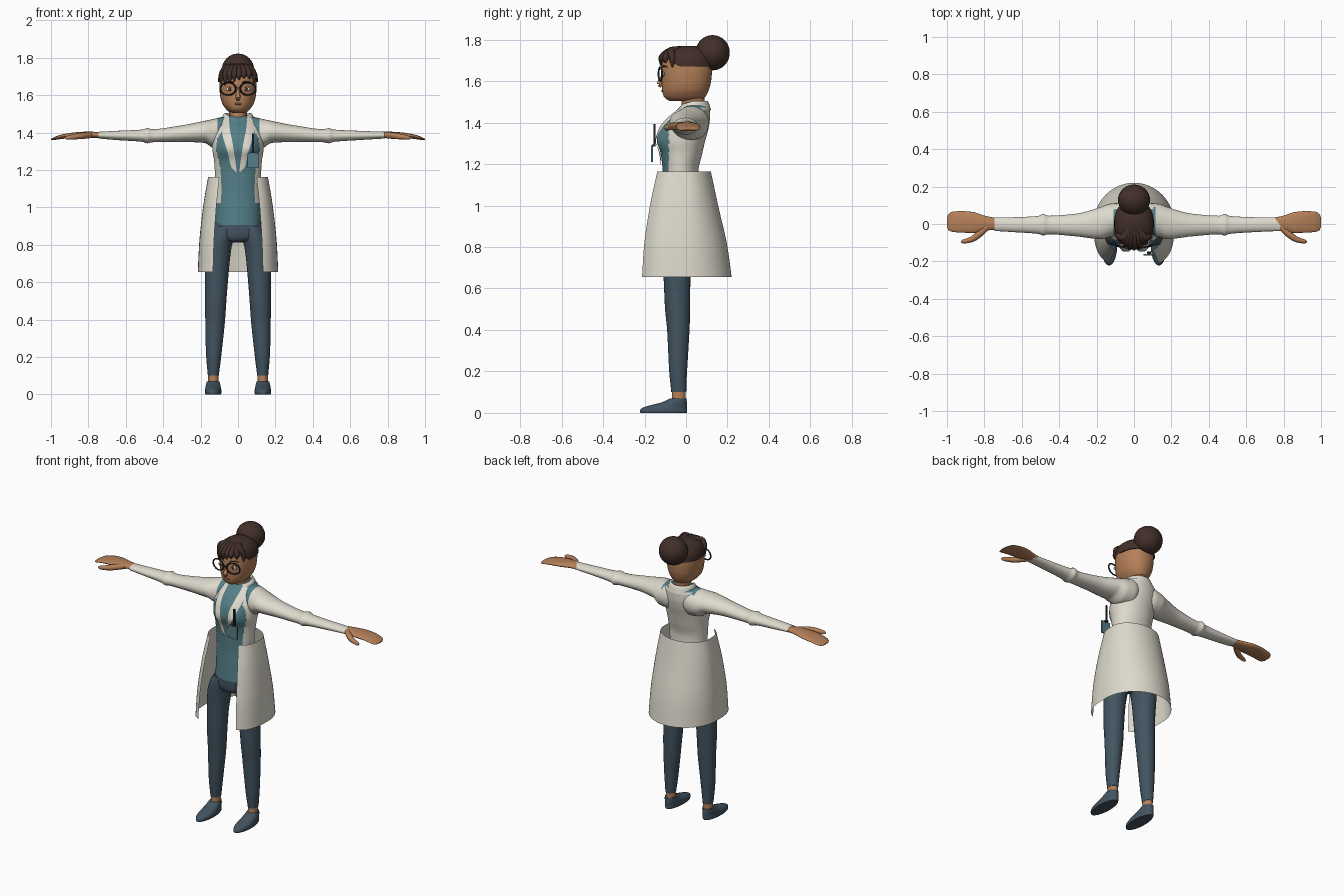
import bpy, math
from math import sin, cos, pi, exp
from mathutils import Vector

if "Cube" in bpy.data.objects:
    bpy.data.objects.remove(bpy.data.objects["Cube"])


def material(name, rgb):
    lin = [((c / 255 + 0.055) / 1.055) ** 2.4 for c in rgb]
    m = bpy.data.materials.new(name)
    m.diffuse_color = (*lin, 1)
    m.use_nodes = True
    m.node_tree.nodes["Principled BSDF"].inputs["Base Color"].default_value = m.diffuse_color
    return m


COAT = material("coat_cream", (222, 218, 205))
TEAL = material("sweater_teal", (84, 127, 136))
NAVY = material("trouser_slate", (66, 84, 97))
SKIN = material("skin_tan", (181, 128, 89))
HAIR = material("hair_brown", (66, 47, 41))
DARK = material("frame_dark", (34, 42, 50))
LIP = material("lip_brown", (140, 84, 66))
WHITE = material("eye_white", (225, 222, 215))


def interp(keys, t):
    """Smooth interpolation of key rows (t, values...) without overshoot."""
    n = len(keys)
    t = min(max(t, keys[0][0]), keys[-1][0])
    i = max(j for j in range(n - 1) if keys[j][0] <= t)
    a, b = keys[i], keys[i + 1]
    h = b[0] - a[0]
    s = (t - a[0]) / h

    def slope(j, k):
        if j in (0, n - 1):
            return (b[k] - a[k]) / h
        l = (keys[j][k] - keys[j-1][k]) / (keys[j][0] - keys[j-1][0])
        r = (keys[j+1][k] - keys[j][k]) / (keys[j+1][0] - keys[j][0])
        return 0 if l * r <= 0 else 2 * l * r / (l + r)
    return [a[k] * (2*s**3 - 3*s*s + 1) + b[k] * (3*s*s - 2*s**3)
            + h * (slope(i, k) * (s**3 - 2*s*s + s) + slope(i+1, k) * (s**3 - s*s))
            for k in range(1, len(a))]


def surf(name, f, nu, nv, mats, rule=None, closed=True):
    """Grid surface f(u, v); closed wraps u and caps both ends."""
    cols = nu if closed else nu + 1
    verts = [f(i / nu, j / nv) for j in range(nv + 1) for i in range(cols)]
    faces = [(j*cols + i, j*cols + (i+1) % cols, (j+1)*cols + (i+1) % cols, (j+1)*cols + i)
             for j in range(nv) for i in range(nu)]
    if closed:
        faces += [tuple(range(cols))[::-1], tuple(range(nv*cols, (nv+1)*cols))]
    me = bpy.data.meshes.new(name)
    me.from_pydata([tuple(v) for v in verts], [], faces)
    for m in mats:
        me.materials.append(m)
    if rule:
        for p in me.polygons:
            p.material_index = rule(p.center)
    ob = bpy.data.objects.new(name, me)
    bpy.context.collection.objects.link(ob)
    return ob


def loft_z(name, keys, mat, nu=28, nv=24, side=1):
    """Rows: z, cx, cy, rx, ry."""
    def f(u, v):
        z = keys[0][0] + v * (keys[-1][0] - keys[0][0])
        cx, cy, rx, ry = interp(keys, z)
        return side * cx + rx * cos(2*pi*u), cy + ry * sin(2*pi*u), z
    return surf(name, f, nu, nv, [mat])


def loft_x(name, keys, side, mats, nv, rule=None):
    """Rows: x, y low, y high, z low, z high."""
    def f(u, v):
        x = keys[0][0] + v * (keys[-1][0] - keys[0][0])
        y0, y1, z0, z1 = interp(keys, x)
        a = side * 2 * pi * u
        return side * x, (y0+y1)/2 + (y1-y0)/2*cos(a), (z0+z1)/2 + (z1-z0)/2*sin(a)
    return surf(name, f, 28, nv, mats, rule)


def tube(name, pts, mat, nu=10, nv=12):
    """Tapered tube through rows x, y, z, radius."""
    keys = [(i, *p) for i, p in enumerate(pts)]
    last = len(pts) - 1

    def f(u, v):
        t = v * last
        x, y, z, r = interp(keys, t)
        d = Vector(interp(keys, t + .05)[:3]) - Vector(interp(keys, t - .05)[:3])
        ring = Vector((r * cos(2*pi*u), r * sin(2*pi*u), 0))
        return Vector((x, y, z)) + d.to_track_quat('Z', 'Y') @ ring
    return surf(name, f, nu, nv, [mat])


def finish(name, mat, scale=(1, 1, 1)):
    ob = bpy.context.object
    ob.name = name
    ob.scale = scale
    ob.data.materials.append(mat)
    return ob


def ball(name, loc, scale, mat):
    bpy.ops.mesh.primitive_uv_sphere_add(segments=28, ring_count=16, radius=1, location=loc)
    return finish(name, mat, scale)


def box(name, loc, size, mat):
    bpy.ops.mesh.primitive_cube_add(size=1, location=loc)
    return finish(name, mat, size)


# Torso: z, half width, front y, back y
TORSO = [(.905, .122, -.125, .07), (1.0, .122, -.118, .068), (1.1, .118, -.113, .062),
         (1.165, .122, -.113, .06), (1.25, .128, -.122, .078), (1.31, .137, -.135, .092),
         (1.37, .14, -.125, .108), (1.42, .132, -.092, .115), (1.46, .11, -.045, .115),
         (1.485, .08, -.02, .105), (1.495, .055, -.005, .09)]


def torso_point(a, z):
    rx, yf, yb = interp(TORSO, z)
    x = rx * sin(a)
    y = (yf + yb)/2 - (yb - yf)/2 * cos(a)
    if cos(a) > 0:
        y -= .016 * cos(a)**.5 * exp(-((abs(x) - .065)/.04)**2 - ((z - 1.315)/.05)**2)
    return x, y, z


def front_y(x, z):
    return torso_point(math.asin(max(-1, min(1, x / interp(TORSO, z)[0]))), z)[1]


surf("torso", lambda u, v: torso_point(2*pi*u, .905 + .59*v), 96, 80, [TEAL, COAT],
     lambda c: int(1.02 < c.z < 1.47 and c.y > -.083 + .9 * max(0, c.z - 1.4)))
loft_z("pelvis", [(.812, 0, -.03, .05, .05), (.825, 0, -.03, .11, .08), (.86, 0, -.03, .138, .09),
                  (.93, 0, -.027, .12, .092)], NAVY, 40, 14)

# Neck and open collar
loft_z("neck", [(1.44, 0, .028, .054, .058), (1.5, 0, .033, .047, .055), (1.56, 0, .035, .05, .055)], SKIN)


def collar(u, v):
    a = .65 + u * (2*pi - 1.3)
    r, z = interp([(0, .058, 1.478), (.4, .066, 1.505), (.6, .074, 1.503), (1, .09, 1.462)], v)
    return r * sin(a), .035 - r * .95 * cos(a), z - .02 * max(0, cos(a))


surf("collar", collar, 40, 12, [COAT], closed=False)

# Wrapped coat skirt, open at the front
SKIRT = [(.655, .215, .232, .22), (.8, .208, .222, .2), (1.0, .187, .19, .155), (1.163, .16, .152, .12)]


def skirt(u, v):
    z = .655 + .508 * v
    rx, rf, rb = interp(SKIRT, z)
    a = .51 + u * (2*pi - 1.02)
    s, c = sin(a), cos(a)
    e = 2/3 if c > 0 else 1
    return (math.copysign(rx * abs(s)**e, s),
            -rf * c**e if c > 0 else -rb * c, z)


surf("coat_skirt", skirt, 80, 16, [COAT], closed=False)

LAPEL = [(1.19, .008, .012), (1.215, .01, .036), (1.3, .022, .056), (1.36, .032, .076),
         (1.42, .044, .088), (1.455, .047, .084), (1.48, .048, .07)]

for side, tag in ((-1, "right"), (1, "left")):
    # Lapel lying on the chest
    def lapel(u, v):
        z = 1.19 + .29 * v
        i, o = interp(LAPEL, z)
        x = i + (o - i) * u
        return side * x, front_y(x, z) - .007, z
    surf(tag + "_lapel", lapel, 8, 30, [COAT], closed=False)

    # Sleeve with an elbow fold
    end = .785 if side > 0 else .745
    loft_x(tag + "_sleeve",
           [(.04, -.03, .1, 1.33, 1.484), (.08, -.05, .112, 1.315, 1.483), (.13, -.07, .108, 1.317, 1.473),
            (.18, -.08, .09, 1.345, 1.462), (.31, -.066, .055, 1.35, 1.437), (.46, -.055, .044, 1.348, 1.418),
            (.485, -.062, .055, 1.342, 1.424), (.51, -.053, .043, 1.35, 1.416),
            (.65, -.043, .036, 1.36, 1.409), (end, -.037, .035, 1.368, 1.404)],
           side, [COAT, TEAL], 70, lambda c: int(abs(c.x) < .11 and c.y < .085 and c.z > 1.4))
    # Hand and thumb
    loft_x(tag + "_hand",
           [(.73, -.03, .03, 1.371, 1.402), (.8, -.036, .045, 1.371, 1.405), (.86, -.048, .064, 1.37, 1.402),
            (.92, -.046, .069, 1.368, 1.394), (.97, -.042, .066, 1.362, 1.381),
            (.993, -.032, .052, 1.359, 1.37), (1.0, -.015, .035, 1.361, 1.366)], side, [SKIN], 36)
    tube(tag + "_thumb", [(side*.785, -.015, 1.387, .017), (side*.83, -.056, 1.383, .018),
                          (side*.87, -.083, 1.378, .015), (side*.915, -.094, 1.372, .01),
                          (side*.925, -.095, 1.371, .003)], SKIN)

    # Trouser leg, ankle, shoe
    loft_z(tag + "_leg",
           [(.1, .132, -.035, .029, .036), (.2, .13, -.038, .04, .043), (.4, .122, -.037, .053, .054),
            (.5, .119, -.041, .057, .06), (.65, .113, -.043, .063, .065), (.78, .104, -.035, .068, .08),
            (.85, .086, -.03, .07, .088), (.9, .07, -.03, .055, .08)], NAVY, 28, 30, side)
    loft_z(tag + "_ankle", [(.05, .132, -.035, .028, .034), (.105, .132, -.035, .027, .033)], SKIN, 24, 2, side)
    loft_z(tag + "_shoe",
           [(0, .133, -.108, .041, .112), (.008, .133, -.108, .044, .114), (.02, .133, -.106, .044, .111),
            (.033, .133, -.09, .042, .095), (.05, .133, -.058, .039, .062),
            (.07, .133, -.037, .034, .039)], NAVY, 32, 14, side)

# Head: z, centre y, half width, half depth
HEAD = [(1.505, -.02, .03, .06), (1.512, -.008, .05, .085), (1.53, -.006, .068, .103),
        (1.56, -.002, .086, .113), (1.6, .002, .096, .119), (1.65, .003, .1, .122), (1.7, .003, .098, .118),
        (1.735, .002, .082, .098), (1.755, .005, .054, .066), (1.763, .008, .03, .04)]


def head_point(a, z, grow=0):
    cy, rx, ry = interp(HEAD, z)
    s, c = sin(a), cos(a)
    return (math.copysign((rx + grow) * abs(s)**.92, s),
            cy - math.copysign((ry + grow) * abs(c)**.92, c), z)


def face_y(x, z):
    cy, rx, ry = interp(HEAD, z)
    return cy - ry * max(0, 1 - (abs(x)/rx)**2.17)**.46


surf("head", lambda u, v: head_point(2*pi*u, 1.505 + .258*v), 48, 40, [SKIN])
tube("nose", [(0, -.108, 1.635, .006), (0, -.122, 1.605, .011), (0, -.128, 1.587, .013), (0, -.116, 1.575, .008)], SKIN)
ball("mouth", (0, face_y(0, 1.553) + .001, 1.553), (.02, .006, .006), LIP)


# Hair cap with a raised front hairline
def cap(u, v):
    a = 2*pi*u
    low = 1.67 + .042 / (1 + exp(-(cos(a) - .45) * 14))
    x, y, z = head_point(a, low + (1.763 - low) * sin(v*pi/2), .007)
    return x, y, z + .007 * v


surf("hair_cap", cap, 64, 16, [HAIR])
ball("hair_bun", (0, .128, 1.737), (.086, .083, .085), HAIR)
for i, (x, z) in enumerate([(-.09, 1.662), (-.07, 1.652), (-.046, 1.662), (-.02, 1.674), (.005, 1.682),
                            (.032, 1.69), (.062, 1.688), (.088, 1.665)]):
    tube(f"fringe_lock_{i}", [(x*.3, -.01, 1.758, .012), (x*.7, -.075, 1.745, .018),
                              (x*.95, face_y(x*.95, 1.705) - .003, 1.712, .017),
                              (x, face_y(x, z) - .006, z, .003)], HAIR, 10, 14)

# Eyes and round glasses
for side, tag in ((-1, "right"), (1, "left")):
    ex = side * .044
    ey = face_y(ex, 1.633)
    ball(tag + "_eye", (ex, ey, 1.633), (.02, .006, .011), WHITE)
    ball(tag + "_iris", (ex, ey - .003, 1.633), (.01, .005, .01), HAIR)
    tube(tag + "_brow", [(side*.022, face_y(.022, 1.667), 1.667, .003), (side*.045, face_y(.045, 1.673), 1.673, .004),
                         (side*.07, face_y(.07, 1.667), 1.667, .002)], HAIR, 8, 8)
    bpy.ops.mesh.primitive_torus_add(major_segments=32, minor_segments=8, major_radius=.04, minor_radius=.0045,
                                     location=(side * .053, -.124, 1.634), rotation=(pi/2, 0, side * .2))
    finish(tag + "_glasses_rim", DARK, (1.06, .84, 1))
box("glasses_bridge", (0, -.134, 1.638), (.026, .006, .007), DARK)

# Pocket badge and pen
box("badge", (.08, -.164, 1.25), (.06, .009, .08), TEAL)
box("badge_clip", (.08, -.155, 1.29), (.02, .016, .01), DARK)
box("pen", (.08, -.152, 1.342), (.009, .009, .104), DARK)

# Consistent outward normals and smooth shading with crisp edges
bpy.ops.object.select_all(action='SELECT')
bpy.context.view_layer.objects.active = bpy.data.objects["torso"]
bpy.ops.object.mode_set(mode='EDIT')
bpy.ops.mesh.select_all(action='SELECT')
bpy.ops.mesh.normals_make_consistent(inside=False)
bpy.ops.object.mode_set(mode='OBJECT')
bpy.ops.object.shade_smooth_by_angle(angle=math.radians(45))
